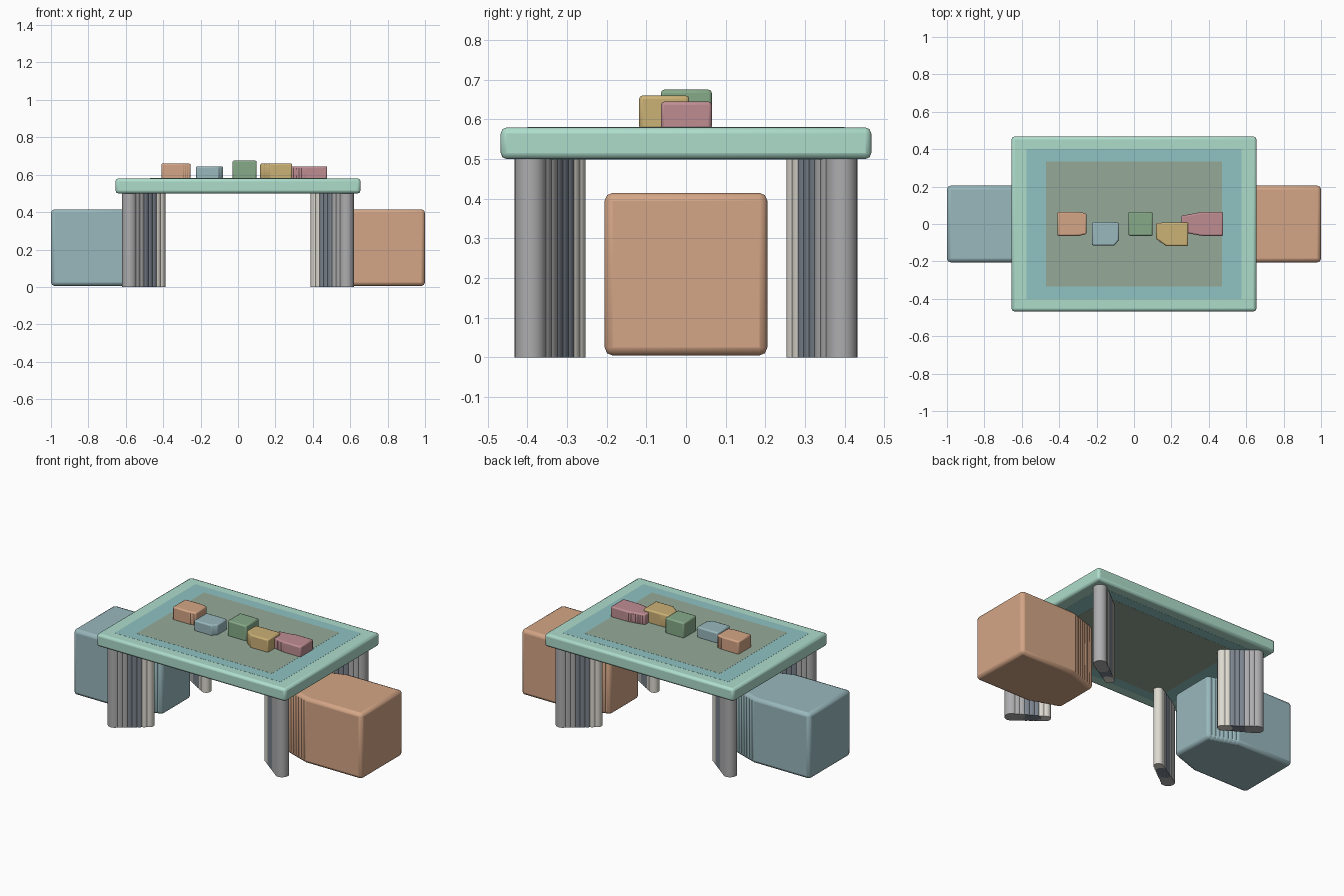
import bpy, bmesh, math
from mathutils import Matrix, Vector

if "Cube" in bpy.data.objects:
    bpy.data.objects.remove(bpy.data.objects["Cube"])

STEPS = 8
S_MIN = 0.72


def material(name, rgb):
    m = bpy.data.materials.new(name)
    m.diffuse_color = (*rgb, 1)
    m.use_nodes = True
    m.node_tree.nodes["Principled BSDF"].inputs["Base Color"].default_value = m.diffuse_color
    return m


mint = material("mint", (0.42, 0.72, 0.60))
ring_blue = material("ring_blue", (0.28, 0.54, 0.54))
sage = material("sage", (0.30, 0.40, 0.32))
clay = material("clay", (0.66, 0.38, 0.24))
blue = material("dusty_blue", (0.32, 0.48, 0.51))
green = material("green", (0.24, 0.40, 0.25))
ochre = material("ochre", (0.60, 0.44, 0.18))
rose = material("rose", (0.52, 0.27, 0.29))
grey = material("leg_grey", (0.42, 0.42, 0.43))
slate = material("leg_slate", (0.20, 0.23, 0.27))
ivory = material("leg_ivory", (0.72, 0.70, 0.63))


def scales(smallest):
    """Nested sizes from 1 down to the smallest, shrinking toward the centre."""
    n = max(1, round((1 - smallest) / (1 - S_MIN) * (STEPS - 1)))
    return [1 - (1 - smallest) * i / n for i in range(n + 1)]


def finish(name, bm, mats, bevel=0):
    me = bpy.data.meshes.new(name)
    bm.to_mesh(me)
    bm.free()
    ob = bpy.data.objects.new(name, me)
    bpy.context.collection.objects.link(ob)
    for m in mats:
        me.materials.append(m)
    if bevel:
        mod = ob.modifiers.new("soft_edges", 'BEVEL')
        mod.width = bevel
        mod.segments = 2
    bpy.ops.object.select_all(action='DESELECT')
    ob.select_set(True)
    bpy.context.view_layer.objects.active = ob
    bpy.ops.object.shade_smooth_by_angle(angle=math.radians(30))
    return ob


def boxes(name, lo, hi, mat, bevel, smallest=1.0):
    """A box, repeated at nested sizes so it steps toward the centre."""
    lo, hi = Vector(lo), Vector(hi)
    bm = bmesh.new()
    for s in (scales(smallest) if smallest < 1 else [1]):
        shrink = Matrix.Diagonal((s, s, 1, 1))
        bmesh.ops.create_cube(bm, size=1, matrix=shrink @ Matrix.Translation((lo + hi) / 2)
                              @ Matrix.Diagonal((*(hi - lo), 1)))
    return finish(name, bm, [mat], bevel)


# Table top with nested inner panels, just proud of both faces
boxes("table_top", (-0.655, -0.467, 0.50), (0.655, 0.467, 0.58), mint, 0.015)
boxes("middle_panel", (-0.575, -0.40, 0.4994), (0.575, 0.40, 0.5806), ring_blue, 0)
boxes("inner_panel", (-0.47, -0.335, 0.4988), (0.47, 0.335, 0.5812), sage, 0)

# Legs: rows of overlapping posts running toward the centre
for sx, side in ((-1, "left"), (1, "right")):
    for sy, end in ((-1, "front"), (1, "back")):
        bm = bmesh.new()
        for i, s in enumerate(scales(S_MIN)):
            before = set(bm.faces)
            bmesh.ops.create_cone(
                bm, cap_ends=True, segments=24, radius1=0.04 * s, radius2=0.04 * s, depth=0.5,
                matrix=Matrix.Translation((sx * 0.58 * s, sy * 0.392 * s, 0.25)))
            for f in set(bm.faces) - before:
                f.material_index = min(i // 3, 2)
        finish(f"{end}_{side}_leg", bm, [grey, slate, ivory])

# Cube seats at both ends
boxes("right_seat", (0.59, -0.205, 0.005), (1.0, 0.205, 0.415), clay, 0.02, S_MIN)
boxes("left_seat", (-1.0, -0.205, 0.005), (-0.59, 0.205, 0.415), blue, 0.02, S_MIN)

# Row of blocks on the table
for name, x0, x1, y0, y1, top, mat, smallest in (
        ("clay", -0.41, -0.285, -0.063, 0.065, 0.66, clay, 0.89),
        ("blue", -0.225, -0.10, -0.115, 0.01, 0.645, blue, 0.80),
        ("green", -0.03, 0.10, -0.063, 0.065, 0.675, green, 0.96),
        ("ochre", 0.165, 0.29, -0.118, 0.008, 0.66, ochre, S_MIN),
        ("rose", 0.352, 0.477, -0.063, 0.065, 0.645, rose, S_MIN)):
    boxes(f"{name}_block", (x0, y0, 0.575), (x1, y1, top), mat, 0.008, smallest)
